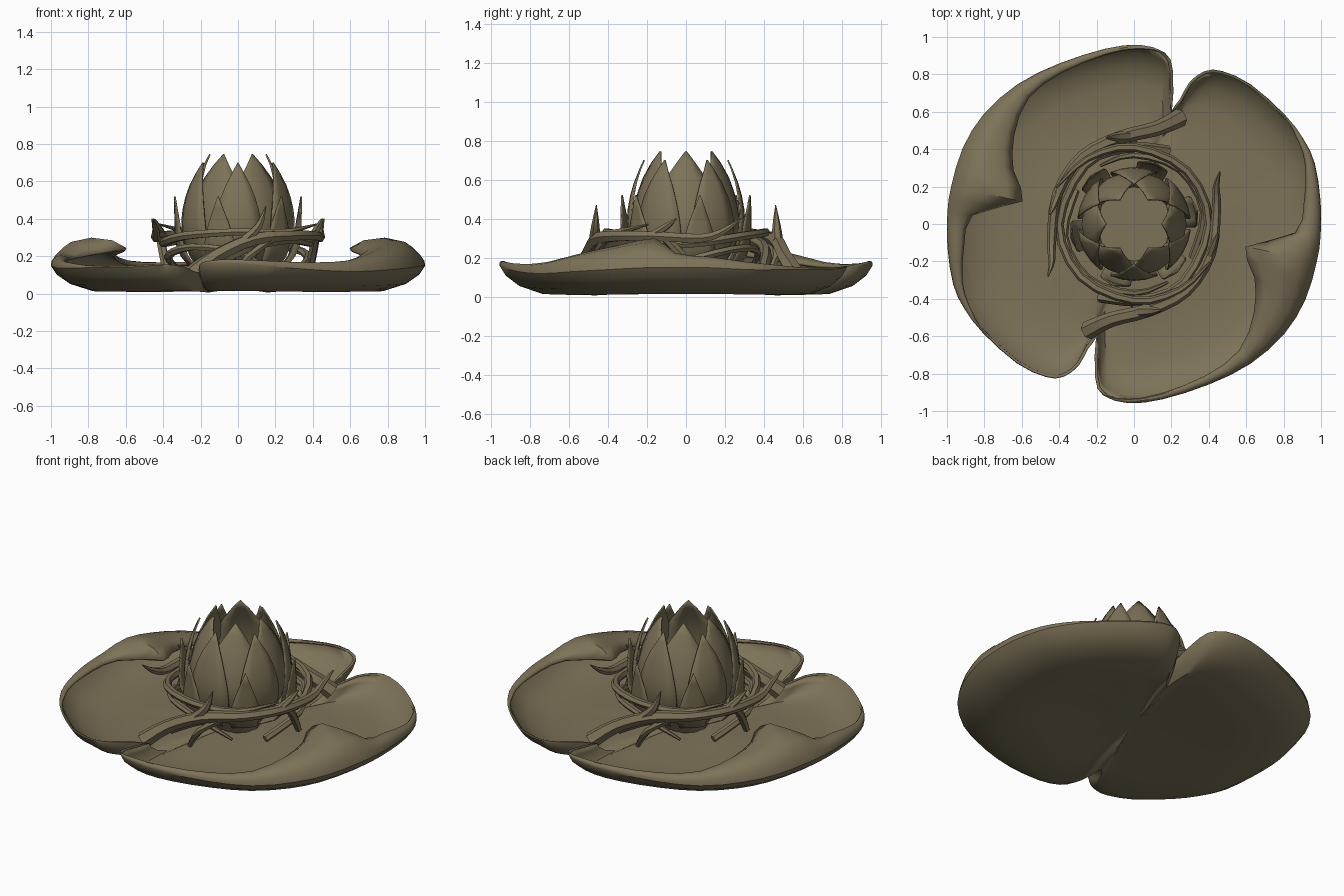
import bpy, bmesh, math
from mathutils import Vector, Matrix

if "Cube" in bpy.data.objects:
    bpy.data.objects.remove(bpy.data.objects["Cube"])

olive = bpy.data.materials.new("olive_brown")
olive.diffuse_color = (0.205, 0.17, 0.098, 1)
olive.use_nodes = True
olive.node_tree.nodes["Principled BSDF"].inputs["Base Color"].default_value = olive.diffuse_color


def finish(bm, name, thick=0.0, angle=40):
    bmesh.ops.recalc_face_normals(bm, faces=bm.faces)
    me = bpy.data.meshes.new(name)
    bm.to_mesh(me)
    bm.free()
    me.materials.append(olive)
    ob = bpy.data.objects.new(name, me)
    bpy.context.collection.objects.link(ob)
    if thick:
        m = ob.modifiers.new("thickness", 'SOLIDIFY')
        m.thickness, m.offset = thick, 0
    bpy.ops.object.select_all(action='DESELECT')
    ob.select_set(True)
    bpy.context.view_layer.objects.active = ob
    bpy.ops.object.shade_smooth_by_angle(angle=math.radians(angle))
    return ob


def spline(pts, n):
    """Catmull-Rom resampling of tuples of any length."""
    out, P = [], [pts[0]] + list(pts) + [pts[-1]]
    for i in range(1, len(P) - 2):
        for k in range(n):
            t = k / n
            out.append([0.5 * (2 * b + (c - a) * t + (2 * a - 5 * b + 4 * c - d) * t * t
                               + (3 * b - a - 3 * c + d) * t ** 3)
                        for a, b, c, d in zip(P[i - 1], P[i], P[i + 1], P[i + 2])])
    return out + [list(pts[-1])]


# --- lily pad: half outline as (x, y, rim height, curl amount), repeated at 180 degrees
half = [(-0.20, -0.60, 0.10, 0), (-0.20, -0.82, 0.15, 0), (-0.16, -0.91, 0.165, 0),
        (-0.03, -0.95, 0.165, 0.02), (0.15, -0.93, 0.15, 0.05), (0.40, -0.85, 0.13, 0.1),
        (0.62, -0.74, 0.12, 0.22), (0.80, -0.58, 0.13, 0.5), (0.91, -0.40, 0.14, 0.75),
        (0.97, -0.20, 0.15, 1.0), (0.99, -0.06, 0.15, 0.33), (0.99, 0.12, 0.15, 0.2),
        (0.96, 0.32, 0.14, 0.1), (0.90, 0.45, 0.14, 0.04), (0.80, 0.58, 0.14, 0),
        (0.62, 0.74, 0.14, 0), (0.47, 0.81, 0.15, 0), (0.38, 0.81, 0.15, 0),
        (0.30, 0.75, 0.14, 0), (0.25, 0.66, 0.12, 0), (0.20, 0.60, 0.10, 0)]
side = spline(half, 2)[:-1]
outline = side + [[-x, -y, z, c] for x, y, z, c in side]
floor = [(0.3, 0.04), (0.55, 0.03), (0.78, 0.02), (0.90, 0.055), (0.97, 0.10)]
curl = [(0.05, 0.45), (0.22, 0.85), (0.5, 1.0), (0.8, 0.9), (1.0, 0.6)]
bm = bmesh.new()
hub = bm.verts.new((0, 0, 0.05))
rows = []
for x, y, z, c in outline:
    c = max(c, 0.0)
    lift = 0.14 * c ** 0.7
    sec = [(f, min(h * z / 0.14, z)) for f, h in floor] + [(1.0, z)]
    sec += [(1 - 0.38 * c * g - 0.002 * g, z + lift * h + 0.003 * g) for g, h in curl]
    rows.append([bm.verts.new((x * f, y * f, h)) for f, h in sec])
for a, b in zip(rows, rows[1:] + rows[:1]):
    bm.faces.new((hub, a[0], b[0]))
    for i in range(len(a) - 1):
        bm.faces.new((a[i], b[i], b[i + 1], a[i + 1]))
finish(bm, "lily_pad", 0.016)


# --- flower: rings of cupped petals, profile is (radius, height, half width)
def petal_ring(name, prof, count, start, cup):
    bm = bmesh.new()
    P = spline(prof, 2)
    for k in range(count):
        rot = Matrix.Rotation(math.radians(start) + 2 * math.pi * k / count, 3, 'Z')
        grid = []
        for r, z, w in P:
            w = max(w, 0.002)
            grid.append([bm.verts.new(rot @ Vector((r - cup * (s * w) ** 2 / max(r, 0.1), s * w, z)))
                         for s in (-1, -0.5, 0, 0.5, 1)])
        for a, b in zip(grid, grid[1:]):
            for i in range(4):
                bm.faces.new((a[i], a[i + 1], b[i + 1], b[i]))
    return finish(bm, name, 0.008)


petal_ring("inner_petals", [(0.06, 0.10, 0.04), (0.21, 0.19, 0.12), (0.275, 0.33, 0.165),
                            (0.265, 0.47, 0.155), (0.22, 0.61, 0.10), (0.15, 0.745, 0.0)], 6, 0, 0.6)
petal_ring("middle_petals", [(0.08, 0.09, 0.04), (0.24, 0.18, 0.09), (0.295, 0.32, 0.125),
                             (0.295, 0.45, 0.11), (0.265, 0.58, 0.065), (0.215, 0.70, 0.0)], 6, 30, 0.5)
petal_ring("outer_petals", [(0.10, 0.08, 0.03), (0.26, 0.15, 0.07), (0.325, 0.26, 0.085),
                            (0.335, 0.38, 0.055), (0.345, 0.52, 0.0)], 6, 12, 0.4)

# seed cup inside the bud
bm = bmesh.new()
bmesh.ops.create_cone(bm, cap_ends=True, segments=12, radius1=0.12, radius2=0.2, depth=0.16,
                      matrix=Matrix.Translation((0, 0, 0.12)))
finish(bm, "seed_cup")


# --- vines: tapered six-sided tubes through (x, y, z, radius), each built twice at 180 degrees
def vine_pair(name, pts, n=3, sides=6):
    bm = bmesh.new()
    P = spline(pts, n)
    for turn in (1, -1):
        rings = []
        for i, p in enumerate(P):
            a, b = P[max(i - 1, 0)], P[min(i + 1, len(P) - 1)]
            d = Vector((turn * (b[0] - a[0]), turn * (b[1] - a[1]), b[2] - a[2]))
            q = d.to_track_quat('Z', 'Y')
            o = Vector((turn * p[0], turn * p[1], p[2]))
            rings.append([bm.verts.new(o + q @ Vector((p[3] * math.cos(t), p[3] * math.sin(t), 0)))
                          for t in (2 * math.pi * k / sides for k in range(sides))])
        for a, b in zip(rings, rings[1:]):
            for k in range(sides):
                m = (k + 1) % sides
                bm.faces.new((a[k], a[m], b[m], b[k]))
        bm.faces.new(rings[0])
        bm.faces.new(rings[-1])
    return finish(bm, name)


def polar(deg, r, z, rad):
    t = math.radians(deg)
    return (r * math.cos(t), r * math.sin(t), z, rad)


vine_pair("main_vine", [(-0.25, -0.57, 0.10, 0.05), (-0.12, -0.51, 0.20, 0.04),
                        (0.08, -0.46, 0.29, 0.036), (0.28, -0.36, 0.31, 0.03),
                        (0.41, -0.16, 0.31, 0.028), (0.44, 0.08, 0.30, 0.025),
                        (0.44, 0.20, 0.34, 0.018), (0.46, 0.28, 0.40, 0.004)])
vine_pair("inner_vine", [polar(-115, 0.43, 0.12, 0.03), polar(-85, 0.41, 0.24, 0.028),
                         polar(-50, 0.41, 0.29, 0.026), polar(0, 0.40, 0.27, 0.024),
                         polar(45, 0.40, 0.31, 0.024), polar(90, 0.41, 0.33, 0.022),
                         polar(125, 0.43, 0.33, 0.018), polar(155, 0.46, 0.37, 0.005)])
vine_pair("low_vine", [polar(150, 0.36, 0.11, 0.022), polar(190, 0.38, 0.20, 0.022),
                       polar(230, 0.38, 0.25, 0.02), polar(270, 0.37, 0.22, 0.018),
                       polar(300, 0.36, 0.12, 0.008)])
# thorns and roots along the vines
vine_pair("tall_thorn", [(0.03, -0.47, 0.28, 0.03), (0.11, -0.465, 0.36, 0.022),
                         (0.15, -0.46, 0.47, 0.002)])
vine_pair("root", [(0.42, -0.12, 0.31, 0.02), (0.40, -0.03, 0.22, 0.025), (0.38, 0.05, 0.10, 0.02)])
vine_pair("side_root", [(0.18, -0.42, 0.29, 0.022), (0.06, -0.46, 0.2, 0.02), (-0.05, -0.40, 0.06, 0.015)])
vine_pair("side_thorn", [(0.40, -0.18, 0.31, 0.022), (0.43, -0.10, 0.36, 0.018), (0.45, -0.05, 0.40, 0.004)])
